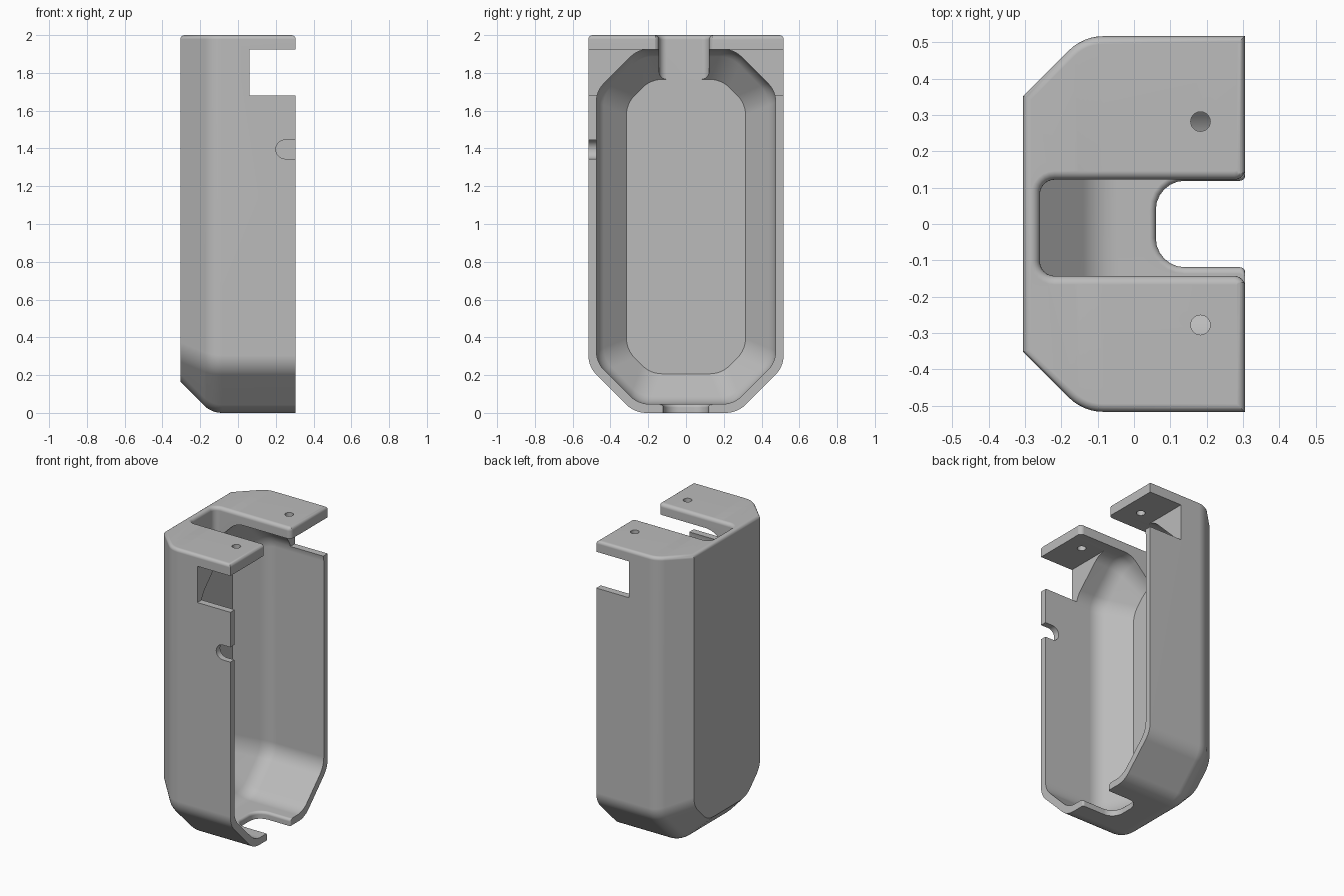
import bpy, bmesh, math
from mathutils import Vector, Matrix

cube = bpy.data.objects.get("Cube")
if cube:
    bpy.data.objects.remove(cube, do_unlink=True)

FRONT, BACK, HALF, TOP = 0.305, -0.305, 0.517, 2.0

grey = bpy.data.materials.new("plain_grey")
grey.use_nodes = True
colour = (0.5, 0.5, 0.5, 1)
grey.diffuse_color = colour
grey.node_tree.nodes["Principled BSDF"].inputs["Base Color"].default_value = colour


def fillet(points, reach, steps=6, closed=True):
    """Round corners; reach is the tangent length, one value or one per corner."""
    out, n = [], len(points)
    for i, p in enumerate(points):
        t = reach[i] if isinstance(reach, (list, tuple)) else reach
        if t == 0 or (not closed and i in (0, n - 1)):
            out.append(Vector(p))
            continue
        p = Vector(p)
        u = (Vector(points[i - 1]) - p).normalized()
        v = (Vector(points[(i + 1) % n]) - p).normalized()
        half = u.angle(v) / 2
        radius = t * math.tan(half)
        centre = p + (u + v).normalized() * (t / math.cos(half))
        a, b = p + u * t - centre, p + v * t - centre
        sweep = a.angle(b)
        for k in range(steps + 1):
            s = k / steps
            d = (a * math.sin((1 - s) * sweep) + b * math.sin(s * sweep)) / math.sin(sweep)
            out.append(centre + d.normalized() * radius)
    return out


def loft(name, rings):
    """Skin a stack of equal rings and cap both ends."""
    bm = bmesh.new()
    loops = [[bm.verts.new(p) for p in ring] for ring in rings]
    n = len(loops[0])
    for a, b in zip(loops, loops[1:]):
        for i in range(n):
            j = (i + 1) % n
            bm.faces.new((a[i], a[j], b[j], b[i]))
    bm.faces.new(loops[0])
    bm.faces.new(loops[-1])
    bmesh.ops.recalc_face_normals(bm, faces=bm.faces)
    mesh = bpy.data.meshes.new(name)
    bm.to_mesh(mesh)
    bm.free()
    obj = bpy.data.objects.new(name, mesh)
    bpy.context.collection.objects.link(obj)
    mesh.materials.append(grey)
    return obj


def body_ring(x, w, low, high, c_low, c_high):
    """Upright outline with chamfered, softened corners."""
    pts = [(-w, low + c_low), (-w + c_low, low), (w - c_low, low), (w, low + c_low)]
    soft = [0.06] * 4
    if c_high:
        pts += [(w, high - c_high), (w - c_high, high), (c_high - w, high), (-w, high - c_high)]
        soft += [0.06] * 4
    else:
        pts += [(w, high), (-w, high)]
        soft += [0, 0]
    return [(x, p.x, p.y) for p in fillet(pts, soft)]


def box(name, x0, x1, y0, y1, z0, z1):
    ring = [(x0, y0), (x1, y0), (x1, y1), (x0, y1)]
    return loft(name, [[(x, y, z) for x, y in ring] for z in (z0, z1)])


# Outer body: sides and bottom taper inwards towards the back
SHRINK = 2 - math.sqrt(2)
path = fillet([(FRONT, 0), (-0.14, 0), (BACK, 0.165)], 0.055, closed=False)
shell = loft("shell", [body_ring(x, HALF - d, d, TOP, 0.245 - SHRINK * d, 0) for x, d in path])

# Soft rim around the top plate
bm = bmesh.new()
bm.from_mesh(shell.data)
bm.edges.ensure_lookup_table()
rim = [e for e in bm.edges if all(v.co.z > TOP - 0.001 for v in e.verts)
       and e.calc_face_angle(0) > 1]
bmesh.ops.bevel(bm, geom=rim, offset=0.022, segments=4, affect='EDGES', profile=0.5)
bm.to_mesh(shell.data)
bm.free()

# Cavity: tapers on every side towards its floor
path = fillet([(0.5, 0), (-0.10, 0), (-0.26, 0.16)], 0.055, closed=False)
cavity = loft("cavity_cutter", [
    body_ring(x, 0.475 - d, 0.047 + d, 1.925 - d, 0.221 - SHRINK * d, 0.221 - SHRINK * d)
    for x, d in path])


def slot_ring(z, e, back, y0, y1, reach, mouth):
    """Open-ended slot outline in plan, widened by e, with a rounded mouth."""
    a, b, f = y0 - e, y1 + e, FRONT + 0.001
    pts = [(back - e, a), (f, a), (f, a - 0.1), (f + 0.1, a - 0.1),
           (f + 0.1, b + 0.1), (f, b + 0.1), (f, b), (back - e, b)]
    soft = [reach + e, mouth, 0, 0, 0, 0, mouth, reach + e]
    return [(p.x, p.y, z) for p in fillet(pts, soft)]


def slot(name, edge, far, lip, *plan):
    """Slot cutter from far to edge whose lip flares in a quarter round."""
    side = 1 if edge > far else -1
    rings = [slot_ring(far, 0, *plan)]
    for k in range(6):
        a = k / 5 * math.pi / 2
        rings.append(slot_ring(edge - side * lip * (1 - math.sin(a)),
                               lip * (1 - math.cos(a)), *plan))
    rings.append(slot_ring(edge + side * 0.02, lip, *plan))
    return loft(name, rings)


top_slot = slot("top_slot_cutter", TOP, 1.7, 0.024, -0.259, -0.143, 0.122, 0.04, 0.03)
bottom_slot = slot("bottom_slot_cutter", 0.047, -0.1, 0.018, 0.06, -0.119, 0.119, 0.08, 0.015)

# Side windows below the top plate
window = box("window_cutter", 0.06, 0.6, -0.8, 0.8, 1.68, 1.924)

# Round-ended cable notch on one side wall
notch_outline = fillet([(0.2, 1.345), (0.5, 1.345), (0.5, 1.445), (0.2, 1.445)],
                       [0.0499, 0, 0, 0.0499], steps=8)
notch = loft("notch_cutter", [[(p.x, y, p.y) for p in notch_outline] for y in (-0.6, -0.4)])

# Screw holes through the top plate
holes = []
for y in (-0.278, 0.282):
    circle = [(0.183 + 0.027 * math.cos(k * math.tau / 24),
               y + 0.027 * math.sin(k * math.tau / 24)) for k in range(24)]
    holes.append(loft("hole_cutter", [[(a, b, z) for a, b in circle] for z in (1.88, 2.1)]))

# Cut everything out of the body
bpy.context.view_layer.objects.active = shell
for cutter in [cavity, window, top_slot, bottom_slot, notch] + holes:
    cutter.hide_render = True
    mod = shell.modifiers.new("cut", 'BOOLEAN')
    mod.operation = 'DIFFERENCE'
    mod.solver = 'EXACT'
    mod.object = cutter
    bpy.ops.object.modifier_apply(modifier=mod.name)
    bpy.data.objects.remove(cutter, do_unlink=True)

# Smooth the rounded areas, keep the cuts crisp
bpy.ops.object.select_all(action='DESELECT')
shell.select_set(True)
bpy.ops.object.shade_smooth_by_angle(angle=math.radians(30))
weighted = shell.modifiers.new("even_shading", 'WEIGHTED_NORMAL')
weighted.keep_sharp = True
